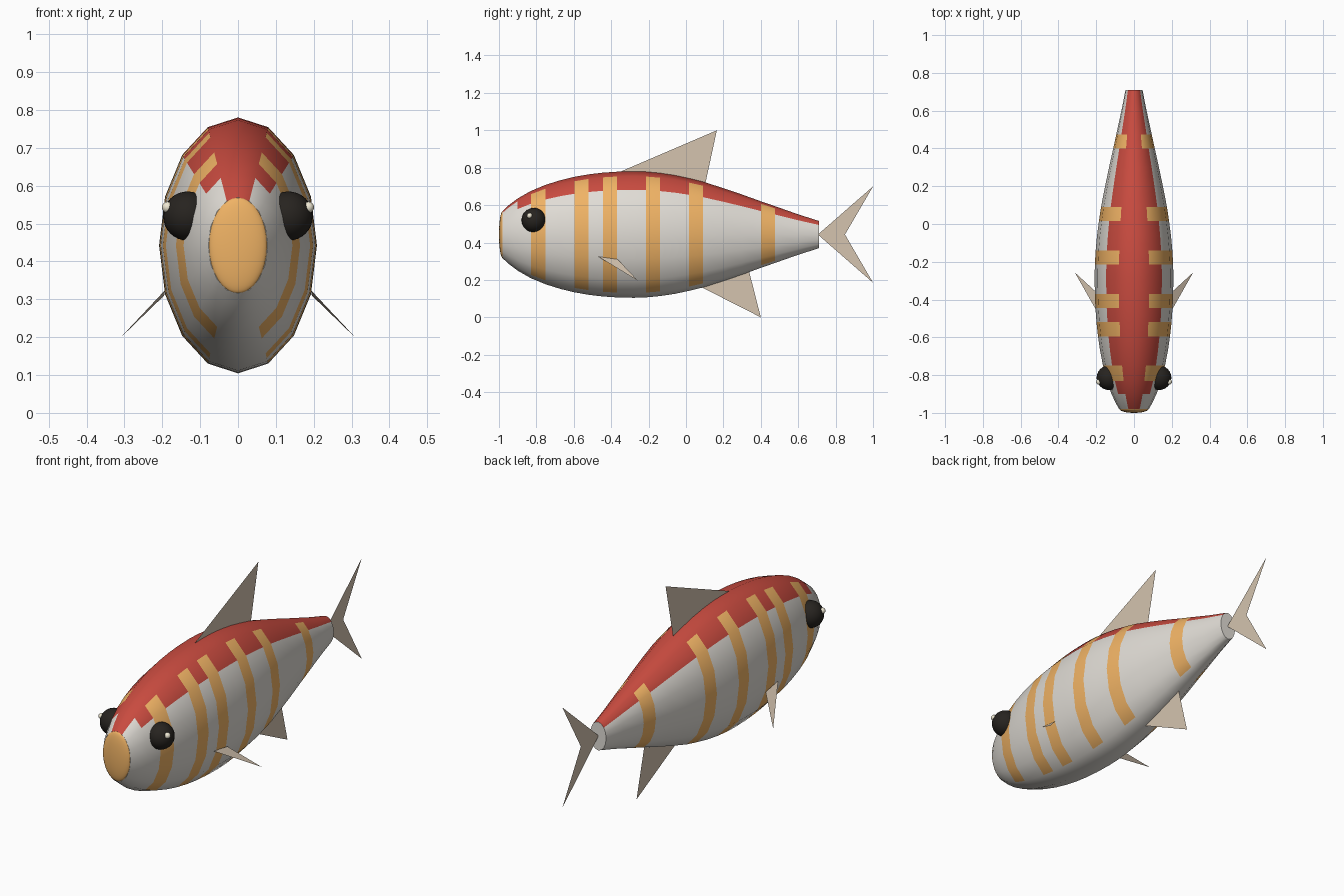
import bpy, bmesh, math

if "Cube" in bpy.data.objects:
    bpy.data.objects.remove(bpy.data.objects["Cube"])

SIDES = 16
MID_Z = 0.4425
RATIO = 0.617   # body width / height


def material(name, rgb):
    m = bpy.data.materials.new(name)
    m.diffuse_color = (*rgb, 1)
    m.use_nodes = True
    m.node_tree.nodes["Principled BSDF"].inputs["Base Color"].default_value = m.diffuse_color
    return m


WHITE = material("white", (0.75, 0.72, 0.67))
RED = material("red", (0.58, 0.07, 0.05))
ORANGE = material("orange", (0.87, 0.45, 0.13))
TAN = material("tan", (0.66, 0.55, 0.43))
BLACK = material("black", (0.02, 0.017, 0.014))
CREAM = material("cream", (0.85, 0.8, 0.65))


def mesh_object(name, verts, faces, mats):
    me = bpy.data.meshes.new(name)
    me.from_pydata(verts, [], faces)
    for m in mats:
        me.materials.append(m)
    ob = bpy.data.objects.new(name, me)
    bpy.context.collection.objects.link(ob)
    return ob


def ellipsoid(name, loc, radii, mat, seg=24, rings=16):
    bpy.ops.mesh.primitive_uv_sphere_add(segments=seg, ring_count=rings, radius=1, location=loc)
    ob = bpy.context.object
    ob.name = name
    ob.scale = radii
    ob.data.materials.append(mat)
    bpy.ops.object.shade_smooth()
    return ob


# Body: elliptical rings lofted along y, (y, half height)
profile = [(-0.98, 0.127), (-0.95, 0.155), (-0.9, 0.193), (-0.83, 0.233), (-0.75, 0.266),
           (-0.67, 0.291), (-0.595, 0.309), (-0.52, 0.322), (-0.445, 0.331), (-0.37, 0.336),
           (-0.28, 0.338), (-0.215, 0.336), (-0.14, 0.329), (-0.06, 0.317), (0.015, 0.301),
           (0.09, 0.283), (0.2, 0.248), (0.3, 0.214), (0.4, 0.178), (0.475, 0.152),
           (0.6, 0.108), (0.71, 0.073)]
stripe_starts = (-0.83, -0.595, -0.445, -0.215, 0.015, 0.4)

verts, faces, slots = [], [], []
for y, r in profile:
    for k in range(SIDES):
        a = 2 * math.pi * k / SIDES      # angle from the top
        verts.append((r * RATIO * math.sin(a), y, MID_Z + r * math.cos(a)))
for i in range(len(profile) - 1):
    y = profile[i][0]
    for k in range(SIDES):
        n = (k + 1) % SIDES
        faces.append((i * SIDES + k, i * SIDES + n, (i + 1) * SIDES + n, (i + 1) * SIDES + k))
        from_top = min(k, SIDES - 1 - k)  # facet count away from the spine
        if y in stripe_starts and 1 <= from_top <= 6:
            slots.append(2)
        elif from_top < (1 if y < -0.9 else 2):
            slots.append(1)
        else:
            slots.append(0)
last = (len(profile) - 1) * SIDES
faces += [tuple(range(SIDES))[::-1], tuple(range(last, last + SIDES))]
slots += [0, 0]
body = mesh_object("body", verts, faces, (WHITE, RED, ORANGE))
for p, s in zip(body.data.polygons, slots):
    p.material_index = s
bm = bmesh.new()
bm.from_mesh(body.data)
bmesh.ops.recalc_face_normals(bm, faces=bm.faces)
bm.to_mesh(body.data)
bm.free()
bpy.context.view_layer.objects.active = body
body.select_set(True)
bpy.ops.object.shade_smooth_by_angle(angle=math.radians(40))

# Mouth: flattened orange dome on the nose
ellipsoid("mouth", (0, -0.979, MID_Z), (0.077, 0.021, 0.126), ORANGE, 32, 16)

# Flat single-sheet fins in the middle plane
mesh_object("dorsal_fin", [(0, -0.36, 0.775), (0, 0.165, 1.0), (0, 0.1, 0.70)], [(0, 1, 2)], [TAN])
mesh_object("belly_fin", [(0, 0.075, 0.165), (0, 0.40, 0.0), (0, 0.335, 0.255)], [(0, 1, 2)], [TAN])
mesh_object("tail_fin", [(0, 0.705, MID_Z), (0, 1.0, 0.7), (0, 0.85, MID_Z), (0, 1.0, 0.185)],
            [(0, 2, 1), (0, 3, 2)], [TAN])

# Paired eyes and side fins
for side, s in (("right", 1), ("left", -1)):
    ellipsoid(f"{side}_eye", (s * 0.133, -0.814, 0.52), (0.065,) * 3, BLACK)
    ellipsoid(f"{side}_eye_glint", (s * 0.186, -0.836, 0.543), (0.015,) * 3, CREAM, 16, 8)
    mesh_object(f"{side}_side_fin",
                [(s * 0.192, -0.47, 0.325), (s * 0.195, -0.365, 0.31), (s * 0.314, -0.256, 0.195)],
                [(0, 1, 2)], [TAN])
